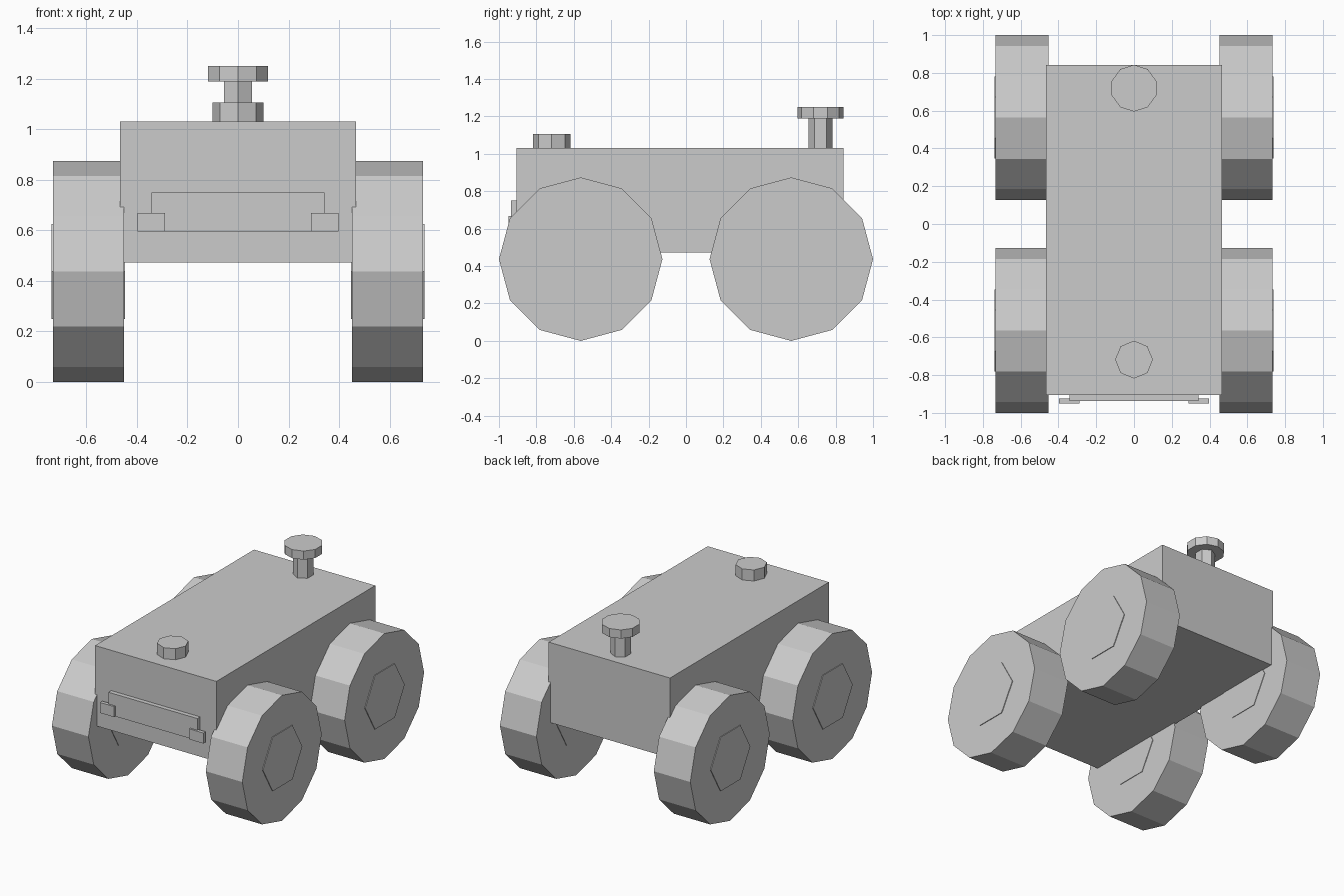
import bpy
from math import radians
from mathutils import Matrix, Vector

cube = bpy.data.objects.get("Cube")
if cube:
    bpy.data.objects.remove(cube, do_unlink=True)

# One plain material for the whole model
GREY = (0.6, 0.6, 0.6, 1)
grey = bpy.data.materials.new("plain grey")
grey.use_nodes = True
grey.diffuse_color = GREY
grey.node_tree.nodes["Principled BSDF"].inputs["Base Color"].default_value = GREY


def finish(name):
    obj = bpy.context.object
    obj.name = obj.data.name = name
    obj.data.materials.clear()
    obj.data.materials.append(grey)
    return obj


def box(name, low, high):
    low, high = Vector(low), Vector(high)
    bpy.ops.mesh.primitive_cube_add(size=1)
    obj = finish(name)
    obj.data.transform(Matrix.Translation((low + high) / 2) @ Matrix.Diagonal((high - low).to_4d()))
    return obj


def upright(name, sides, radius, y, z0, z1):
    """Vertical prism with a corner pointing backwards."""
    bpy.ops.mesh.primitive_cylinder_add(vertices=sides, radius=radius, depth=z1 - z0)
    obj = finish(name)
    obj.location = (0, y, (z0 + z1) / 2)
    return obj


def axial(name, sides, radius, x0, x1, y, z):
    """Prism lying along x with a corner pointing backwards."""
    bpy.ops.mesh.primitive_cylinder_add(vertices=sides, radius=radius, depth=abs(x1 - x0))
    obj = finish(name)
    obj.data.transform(Matrix.Rotation(radians(90), 4, 'Y'))
    obj.location = ((x0 + x1) / 2, y, z)
    return obj


# Body
TOP = 1.03
box("body", (-0.467, -0.905, 0.473), (0.467, 0.843, TOP))

# Wheels with hubs that stand slightly proud on both faces
RADIUS = 0.437
for side, s in (("left", 1), ("right", -1)):
    for end, y in (("front", -0.563), ("rear", 0.563)):
        axial(f"{end}_{side}_wheel", 12, RADIUS, s * 0.452, s * 0.733, y, RADIUS)
        axial(f"{end}_{side}_hub", 6, 0.217, s * 0.448, s * 0.738, y, RADIUS)

# Grille and headlights
box("grille", (-0.342, -0.936, 0.596), (0.342, -0.905, 0.75))
for side, s in (("left", 1), ("right", -1)):
    xs = sorted((s * 0.289, s * 0.398))
    box(f"{side}_headlight", (xs[0], -0.949, 0.596), (xs[1], -0.924, 0.669))

# Front cap, rear pipe and its wide lid
upright("front_cap", 8, 0.1, -0.718, TOP, 1.107)
upright("rear_pipe", 6, 0.064, 0.718, TOP, 1.195)
upright("rear_pipe_lid", 10, 0.124, 0.719, 1.19, 1.25)
